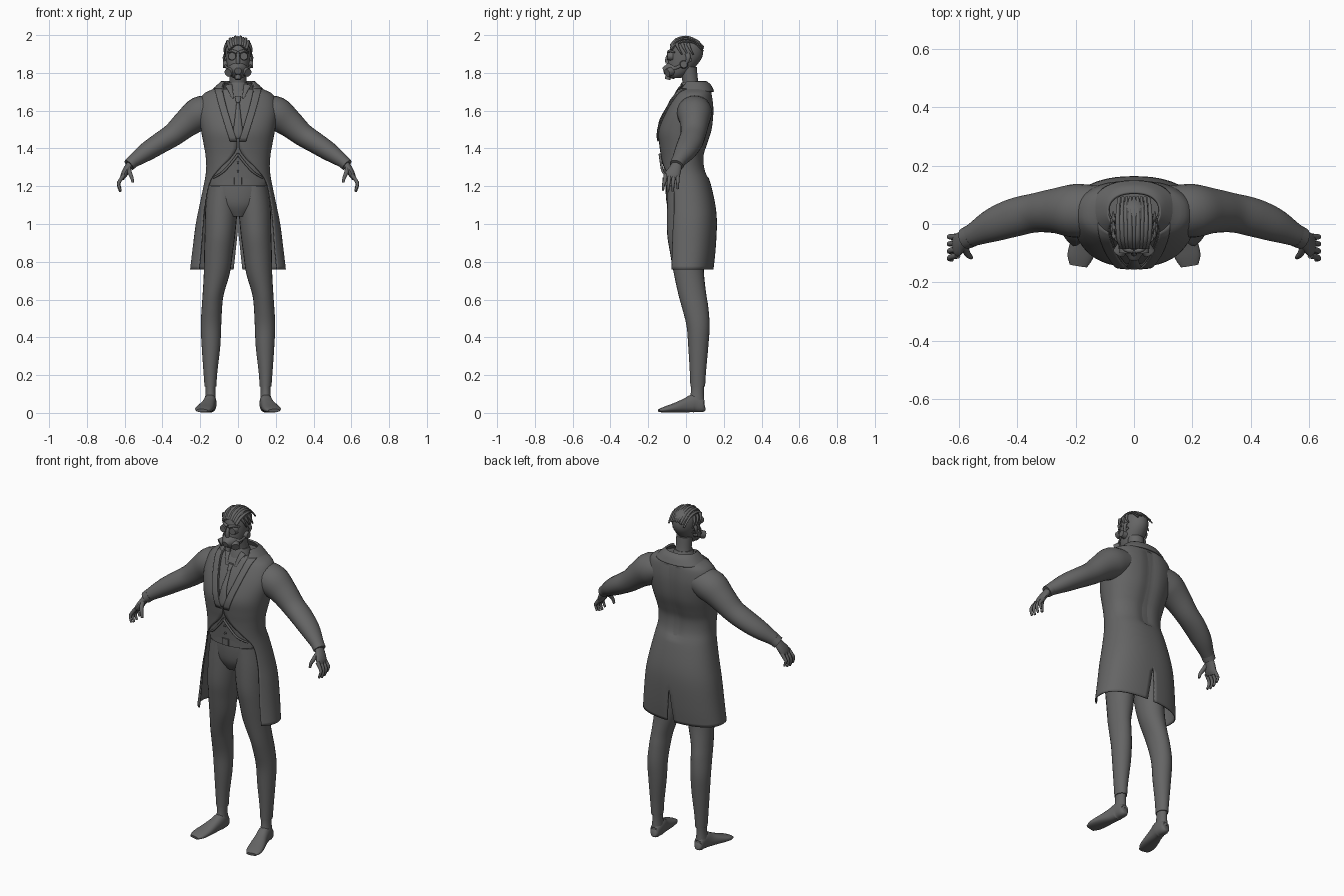
import bpy
import bmesh
import math
from mathutils import Vector

if "Cube" in bpy.data.objects:
    bpy.data.objects.remove(bpy.data.objects["Cube"], do_unlink=True)

grey = bpy.data.materials.new("plain_grey")
grey.use_nodes = True
grey.diffuse_color = (0.13, 0.13, 0.13, 1)
grey.node_tree.nodes["Principled BSDF"].inputs["Base Color"].default_value = grey.diffuse_color


def smooth_rows(rows, steps=4):
    """Catmull-Rom interpolation through rows of numbers."""
    out = []
    for i in range(len(rows) - 1):
        before, a, b, after = (rows[max(i - 1, 0)], rows[i], rows[i + 1],
                               rows[min(i + 2, len(rows) - 1)])
        for k in range(steps):
            t = k / steps
            out.append([q + 0.5 * t * (r - p + t * (2 * p - 5 * q + 4 * r - s + t * (3 * (q - r) + s - p)))
                        for p, q, r, s in zip(before, a, b, after)])
    return out + [list(rows[-1])]


def finish(name, bm, mirror=False, thickness=0, angle=40):
    bmesh.ops.recalc_face_normals(bm, faces=bm.faces)
    mesh = bpy.data.meshes.new(name)
    bm.to_mesh(mesh)
    bm.free()
    mesh.materials.append(grey)
    obj = bpy.data.objects.new(name, mesh)
    bpy.context.collection.objects.link(obj)
    if mirror:
        mod = obj.modifiers.new("mirror", 'MIRROR')
        mod.use_clip = True
    if thickness:
        mod = obj.modifiers.new("thickness", 'SOLIDIFY')
        mod.thickness = thickness
        mod.offset = 0
    bpy.ops.object.select_all(action='DESELECT')
    obj.select_set(True)
    bpy.context.view_layer.objects.active = obj
    bpy.ops.object.shade_smooth_by_angle(angle=math.radians(angle))
    return obj


def bridge(bm, rings, closed):
    for low, high in zip(rings, rings[1:]):
        for j in range(len(low) if closed else len(low) - 1):
            k = (j + 1) % len(low)
            bm.faces.new((low[j], low[k], high[k], high[j]))


def loft(name, rows, side=(1, 0, 0), level=False, mirror=False, sides=24, steps=4, power=2):
    """Skin oval rings (x, y, z, half width, half depth) along a path."""
    rows = smooth_rows(rows, steps)
    bm = bmesh.new()
    rings = []
    for i, row in enumerate(rows):
        centre, ahead, behind = (Vector(r[:3]) for r in
                                 (row, rows[min(i + 1, len(rows) - 1)], rows[max(i - 1, 0)]))
        along = Vector((0, 0, 1)) if level else (ahead - behind).normalized()
        u = Vector(side)
        u = (u - along * u.dot(along)).normalized()
        v = along.cross(u)
        ring = []
        for j in range(sides):
            c, s = math.cos(math.tau * j / sides), math.sin(math.tau * j / sides)
            c, s = (math.copysign(abs(n) ** (2 / power), n) for n in (c, s))
            ring.append(bm.verts.new(centre + u * c * row[3] + v * s * row[4]))
        rings.append(ring)
    bridge(bm, rings, True)
    bm.faces.new(rings[0])
    bm.faces.new(rings[-1])
    return finish(name, bm, mirror)


def tube(name, points, radius, tip=0.5, mirror=False, side=(1, 0, 0), flat=1, sides=10):
    last = len(points) - 1
    rows = [(*p, radius * (1 - (1 - tip) * i / last), flat * radius * (1 - (1 - tip) * i / last))
            for i, p in enumerate(points)]
    return loft(name, rows, side, mirror=mirror, sides=sides, steps=3)


# Coat outline: height, half width, front y, back y, half width of the front opening
coat = [(1.75, .085, -.01, .11, .07), (1.715, .125, -.035, .127, .08), (1.68, .185, -.06, .138, .075),
        (1.6, .208, -.105, .146, .055), (1.5, .193, -.142, .137, .025), (1.42, .178, -.138, .112, .004),
        (1.36, .168, -.13, .095, .03), (1.29, .165, -.125, .1, .1), (1.22, .175, -.122, .125, .15),
        (1.1, .2, -.12, .152, .175), (1, .22, -.12, .16, .185), (.86, .238, -.12, .153, .195), (.76, .25, -.12, .142, .205)]
POWER = 2.3


def sheet(name, rows, lapel=0, puff=0, thickness=.007, columns=28):
    """Half of the coat surface from the back seam to the front edge, mirrored."""
    bm = bmesh.new()
    rings = []
    for z, rx, front, back, opening in rows:
        def angle(x):
            return math.asin(min(max(x, 0) / rx, .98) ** (POWER / 2))
        end = math.pi - angle(opening)
        vent = max(0, .97 - z) * .11
        start = math.pi - angle(opening + lapel) if lapel else angle(vent)
        ring = []
        for j in range(columns + 1):
            a = start + (end - start) * j / columns
            x = (rx + puff) * math.sin(a) ** (2 / POWER)
            y = math.copysign(abs(math.cos(a)) ** (2 / POWER), math.cos(a))
            y = (front + back) / 2 + y * ((back - front) / 2 + puff)
            if y > 0 and 1.25 < z < 1.7:
                y -= .012 * math.exp(-(x / .04) ** 2)
            ring.append(bm.verts.new((x, y, z)))
        rings.append(ring)
    bridge(bm, rings, False)
    return finish(name, bm, True, thickness)


fine_coat = smooth_rows(coat)
sheet("tailcoat", fine_coat)
sheet("lapels", [r for r in fine_coat if 1.43 < r[0] < 1.72], lapel=.035, puff=.008, columns=6)
sheet("coat_collar", smooth_rows([(1.752, .082, -.015, .1, .07), (1.735, .1, -.025, .122, .078),
                                  (1.7, .135, -.045, .14, .085)]), puff=.005, thickness=.01)


def body_rows(low, high, scale):
    return [(0, (f + b) / 2, z, rx * scale, (b - f) / 2 * scale)
            for z, rx, f, b, w in coat if low <= z <= high]


def front_y(z):
    return min(fine_coat, key=lambda r: abs(r[0] - z))[2]


# Waistcoat, belt and tie
loft("waistcoat", body_rows(1.22, 1.72, .95), level=True, sides=40, power=POWER)
loft("belt", [(0, -.005, z, .157, .112) for z in (1.205, 1.25)], level=True, sides=40, steps=1, power=POWER)
loft("belt_buckle", [(0, -.118, z, .022, .006) for z in (1.208, 1.247)], level=True, sides=8, steps=1, power=6)
for i in range(3):
    z = 1.28 + i * .045
    tube("waistcoat_button", [(0, front_y(z) - d, z) for d in (-.008, .004)], .007, tip=.8)
tie_shape = [(1.675, .016), (1.645, .011), (1.635, .009), (1.56, .017), (1.48, .025), (1.45, .004)]
loft("necktie", [(0, front_y(z) - .003, z, w, .008) for z, w in tie_shape], level=True, sides=12)
tube("waistcoat_edge", [(0, -.138, 1.37), (.03, -.133, 1.33), (.08, -.122, 1.275), (.13, -.09, 1.245)],
     .007, tip=.8, mirror=True, side=(0, 1, 0))
loft("shirt_collar", [(0, .022, 1.695, .07, .066), (0, .022, 1.725, .06, .056), (0, .022, 1.75, .05, .046)], level=True)
tube("collar_point", [(.05, -.02, 1.735), (.04, -.045, 1.71), (.028, -.07, 1.665)],
     .02, tip=.3, mirror=True, flat=.3)

# Trousers and feet
loft("trouser_seat", [(0, 0, 1.25, .15, .105), (0, 0, 1.18, .16, .108),
                      (0, 0, 1.1, .135, .1), (0, .005, 1.04, .06, .075)], level=True, sides=32)
loft("trouser_leg", [(.08, .003, 1.2, .078, .1), (.088, .003, 1.08, .085, .104), (.095, 0, .95, .081, .1),
                     (.103, .005, .85, .076, .09), (.112, .015, .74, .069, .08), (.131, .033, .63, .056, .074),
                     (.138, .048, .56, .054, .07), (.143, .064, .46, .054, .061), (.143, .065, .35, .049, .053),
                     (.146, .063, .22, .037, .043), (.146, .062, .14, .031, .039)], level=True, mirror=True)
loft("ankle", [(.146, .062, .17, .028, .035), (.146, .06, .11, .026, .034), (.147, .055, .05, .031, .043)],
     level=True, mirror=True)
loft("foot", [(.146, .1, .035, .015, .018), (.146, .088, .035, .027, .033), (.147, .045, .05, .033, .048),
              (.156, 0, .04, .036, .038), (.171, -.06, .027, .044, .025), (.184, -.11, .018, .044, .016),
              (.19, -.143, .012, .03, .008)], mirror=True, power=2.4)

# Sleeves and cuffs
across = (0, 1, 0)
loft("sleeve", [(.12, .045, 1.61, .085, .075), (.2, .045, 1.585, .092, .09), (.27, .045, 1.535, .077, .075),
                (.34, .038, 1.475, .067, .062), (.41, .022, 1.43, .066, .056), (.48, -.003, 1.385, .058, .05),
                (.54, -.032, 1.343, .042, .038), (.568, -.046, 1.322, .035, .031)], across, mirror=True)
tube("cuff", [(.555, -.04, 1.332), (.577, -.05, 1.312)], .039, tip=.95, mirror=True, side=across, flat=.88, sides=20)

# Hands
loft("palm", [(.565, -.045, 1.325, .026, .02), (.588, -.058, 1.29, .034, .019), (.604, -.072, 1.26, .04, .017),
              (.612, -.077, 1.24, .036, .01)], across, mirror=True, sides=16)
for i, finger in enumerate(("little", "ring", "middle", "index")):
    y = -.044 - .021 * i
    reach = (.016, .004, 0, .008)[i]
    tube(finger + "_finger", [(.603, y, 1.26), (.626, y - .002 * i, 1.228), (.632, y - .004 * i, 1.2 + reach),
                              (.622, y - .005 * i, 1.17 + reach)], .0115, tip=.55, mirror=True, side=across)
tube("thumb", [(.582, -.07, 1.3), (.572, -.098, 1.268), (.562, -.11, 1.245), (.557, -.114, 1.22)],
     .014, tip=.5, mirror=True, side=across)

# Neck and head
loft("neck", [(0, .04, 1.68, .056, .05), (0, .024, 1.75, .045, .042), (0, .012, 1.83, .046, .045)], level=True)
loft("head", [(0, -.055, 1.772, .022, .026), (0, -.042, 1.795, .043, .051), (0, -.022, 1.835, .057, .074),
              (0, -.003, 1.885, .066, .089), (0, .003, 1.935, .066, .086), (0, .002, 1.97, .051, .066),
              (0, .002, 1.988, .024, .032)], level=True, sides=32)
tube("nose", [(0, -.09, 1.9), (0, -.1, 1.875), (0, -.098, 1.85)], .009, tip=1.3)
tube("brow", [(.006, -.092, 1.908), (.03, -.087, 1.917), (.055, -.06, 1.908)], .009, mirror=True, side=(0, 0, 1))
tube("ear", [(.066, .008, 1.9), (.075, .012, 1.88), (.07, .004, 1.855)], .014, tip=.6, mirror=True, side=across, flat=.6)

# Goggles and breathing mask
tube("goggle_rim", [(.03, -.07, 1.888), (.032, -.1, 1.888)], .023, tip=.85, mirror=True, sides=16)
loft("breathing_mask", [(0, -.06, 1.815, .054, .048), (0, -.085, 1.815, .045, .042),
                        (0, -.108, 1.813, .026, .026), (0, -.12, 1.81, .018, .018)], sides=20)
tube("mask_filter", [(.035, -.075, 1.81), (.053, -.1, 1.8)], .023, tip=.95, mirror=True, sides=14)
tube("mask_valve", [(0, -.09, 1.795), (0, -.098, 1.765)], .017, tip=.9, sides=14)
tube("ear_pad", [(.055, -.012, 1.845), (.08, -.012, 1.845)], .023, tip=.8, mirror=True, side=across, sides=14)
tube("mask_strap", [(.045, -.08, 1.82), (.062, -.045, 1.83), (.07, -.01, 1.85), (.066, .03, 1.87)],
     .009, tip=.8, mirror=True, side=(0, 0, 1), flat=.5)

# Swept-back hair strands
for i in range(-4, 5):
    x = i * .0125
    drop = 8 * x * x
    rise = .004 * (i % 2)
    tube("hair_strand", [(x * .8, -.078, 1.945 - drop), (x, -.052, 1.974 - drop + rise), (x * 1.1, 0, 1.988 - drop + rise),
                         (x * 1.1, .05, 1.976 - drop), (x, .092, 1.935 - drop + rise)], .011, tip=.45, flat=.8)
for i in range(3):
    y = -.05 + i * .03
    tube("side_hair", [(.058, y, 1.955), (.07, y + .01, 1.93), (.071, y + .03, 1.895)], .01, tip=.3, mirror=True, side=across)
